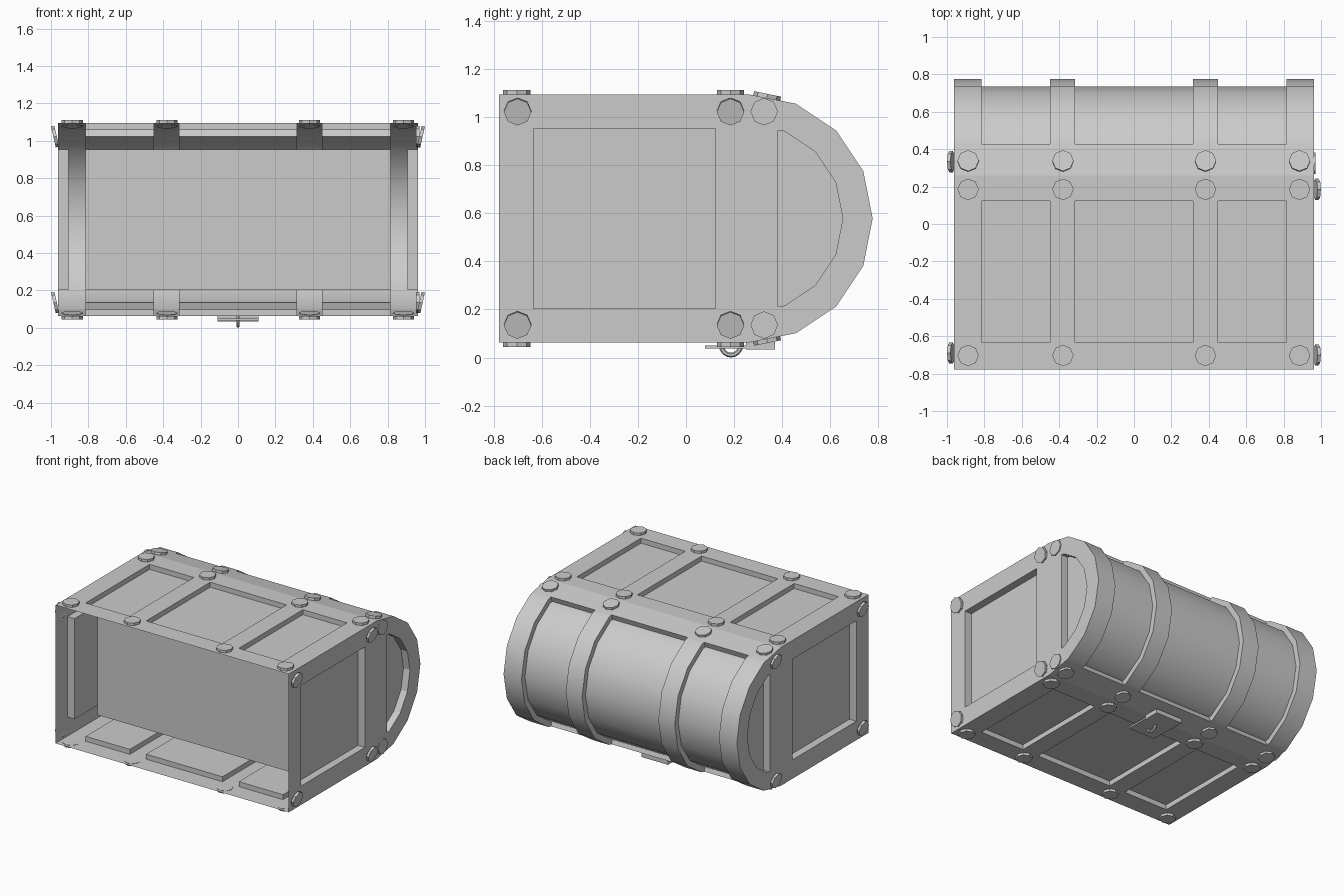
import bpy, bmesh, math
from mathutils import Vector

if "Cube" in bpy.data.objects:
    bpy.data.objects.remove(bpy.data.objects["Cube"])

CZ, R, SEAM, HX = 0.578, 0.516, 0.26, 0.963
MID = Vector((0, 0, CZ))
XS = [-HX, -0.815, -0.45, -0.315, 0.315, 0.45, 0.815, HX]


def shell(name, faces, smooth=False):
    """Mesh from lists of points; normals face away from the chest centre."""
    bm = bmesh.new()
    seen = {}
    for pts in faces:
        vs = []
        for p in pts:
            key = tuple(round(c, 4) for c in p)
            if key not in seen:
                seen[key] = bm.verts.new(p)
            vs.append(seen[key])
        bm.faces.new(vs)
    bmesh.ops.recalc_face_normals(bm, faces=bm.faces[:])
    bm.faces.ensure_lookup_table()
    f = bm.faces[0]
    if f.normal.dot(f.calc_center_median() - MID) < 0:
        bmesh.ops.reverse_faces(bm, faces=bm.faces[:])
    me = bpy.data.meshes.new(name)
    bm.to_mesh(me)
    bm.free()
    ob = bpy.data.objects.new(name, me)
    bpy.context.collection.objects.link(ob)
    if smooth:
        bpy.ops.object.select_all(action='DESELECT')
        ob.select_set(True)
        bpy.context.view_layer.objects.active = ob
        bpy.ops.object.shade_smooth_by_angle(angle=math.radians(30))
    return ob


def panelled(name, us, vs, recessed, place, smooth=False):
    """Grid wall; recessed cells are sunk and joined by side walls."""
    faces = []
    nu, nv = len(us) - 1, len(vs) - 1
    for i in range(nu):
        for j in range(nv):
            c = [(i, j), (i + 1, j), (i + 1, j + 1), (i, j + 1)]
            deep = recessed(i, j)
            faces.append([place(us[a], vs[b], deep) for a, b in c])
            if not deep:
                continue
            for k, (di, dj) in enumerate([(0, -1), (1, 0), (0, 1), (-1, 0)]):
                if not recessed(i + di, j + dj):
                    a, b = c[k], c[(k + 1) % 4]
                    p, q = (us[a[0]], vs[a[1]]), (us[b[0]], vs[b[1]])
                    faces.append([place(*p, False), place(*q, False),
                                  place(*q, True), place(*p, True)])
    return shell(name, faces, smooth)


def rivet(name, pos, normal, r=0.057, depth=0.02):
    bpy.ops.mesh.primitive_cylinder_add(vertices=8, radius=r, depth=depth, location=pos)
    ob = bpy.context.object
    ob.name = name
    ob.rotation_mode = 'QUATERNION'
    ob.rotation_quaternion = Vector(normal).to_track_quat('Z', 'Y')


def box(name, lo, hi):
    lo, hi = Vector(lo), Vector(hi)
    bpy.ops.mesh.primitive_cube_add(size=1, location=(lo + hi) / 2)
    bpy.context.object.name = name
    bpy.context.object.scale = hi - lo


# body: two long walls with three panels, two end walls with one
YS = [-0.777, -0.633, 0.122, SEAM]
for s, nm in ((1, "back"), (-1, "lock")):
    panelled(f"body_{nm}_wall", XS, YS, lambda i, j: i in (1, 3, 5) and j == 1,
             lambda x, y, d, s=s: (x, y, CZ + s * (R - (0.037 if d else 0))))
for s, nm in ((1, "right"), (-1, "left")):
    panelled(f"body_{nm}_wall", YS, [CZ - R, 0.203, 0.953, CZ + R],
             lambda i, j: i == 1 and j == 1,
             lambda y, z, d, s=s: (s * (HX - (0.057 if d else 0)), y, z))

# loose floor panel set inside the open base
shell("floor_panel", [[(-0.815, -0.49, 0.203), (0.815, -0.49, 0.203),
                       (0.815, -0.49, 0.953), (-0.815, -0.49, 0.953)]])

# barrel lid: half of a 16-sided arc with the same three panels
arc = [math.radians(a) for a in (-90, -67.5, -45, -22.5, 0, 22.5, 45, 67.5, 90)]
outer = [(SEAM + R * math.cos(a), CZ + R * math.sin(a)) for a in arc]
mix = lambda p, q, t: (p[0] + (q[0] - p[0]) * t, p[1] + (q[1] - p[1]) * t)
profile = ([outer[0], mix(outer[0], outer[1], 0.85)] + outer[1:-1]
           + [mix(outer[-1], outer[-2], 0.85), outer[-1]])


def lid_point(x, p, deep):
    k = 0.92 if deep else 1
    return (x, SEAM + (p[0] - SEAM) * k, CZ + (p[1] - CZ) * k)


last = len(profile) - 2
panelled("lid_barrel", XS, profile,
         lambda i, j: i in (1, 3, 5) and 1 <= j < last, lid_point, True)

# lid ends with a sunken half-round panel
inner = [(SEAM + 0.392 * math.cos(a), CZ + 0.392 * math.sin(a)) for a in arc]
inner[0], inner[-1] = (0.383, CZ - 0.366), (0.383, CZ + 0.366)
for s, nm in ((1, "right"), (-1, "left")):
    at = lambda p, x: (s * x, p[0], p[1])
    faces = []
    for k in range(9):
        n = (k + 1) % 9
        faces.append([at(outer[k], HX), at(outer[n], HX), at(inner[n], HX), at(inner[k], HX)])
        faces.append([at(inner[k], HX), at(inner[n], HX), at(inner[n], 0.91), at(inner[k], 0.91)])
    faces.append([at(p, 0.91) for p in inner])
    shell(f"lid_{nm}_end", faces)

# rivets on the long walls and the lid edge
for s in (1, -1):
    for x in (-0.887, -0.38, 0.382, 0.885):
        for y in (-0.703, 0.185):
            rivet("body_rivet", (x, y, CZ + s * (R + 0.008)), (0, 0, s))
        rivet("lid_rivet", (x, 0.337, CZ + s * 0.508), (0, 0.2, s * 0.98))

# tilted rivets on the ends, plus flush lid rivets on the right
for z in (0.135, 1.022):
    for y in (-0.7, 0.185):
        rivet("right_rivet", (0.978, y, z), (0.975, 0, -0.22), depth=0.018)
    rivet("right_lid_rivet", (0.961, 0.325, z), (1, 0, 0))
    for y in (-0.69, 0.333):
        rivet("left_rivet", (-0.978, y, z), (-0.975, 0, -0.22), depth=0.018)

# lock plate, clasp and ring
box("lock_plate", (-0.11, 0.08, 0.038), (0.11, 0.25, 0.05))
box("lid_clasp", (-0.11, 0.25, 0.033), (0.11, 0.37, 0.065))
bpy.ops.mesh.primitive_torus_add(major_segments=16, minor_segments=6, major_radius=0.04,
                                 minor_radius=0.01, location=(0, 0.187, 0.05),
                                 rotation=(0, math.pi / 2, 0))
bpy.context.object.name = "lock_ring"
